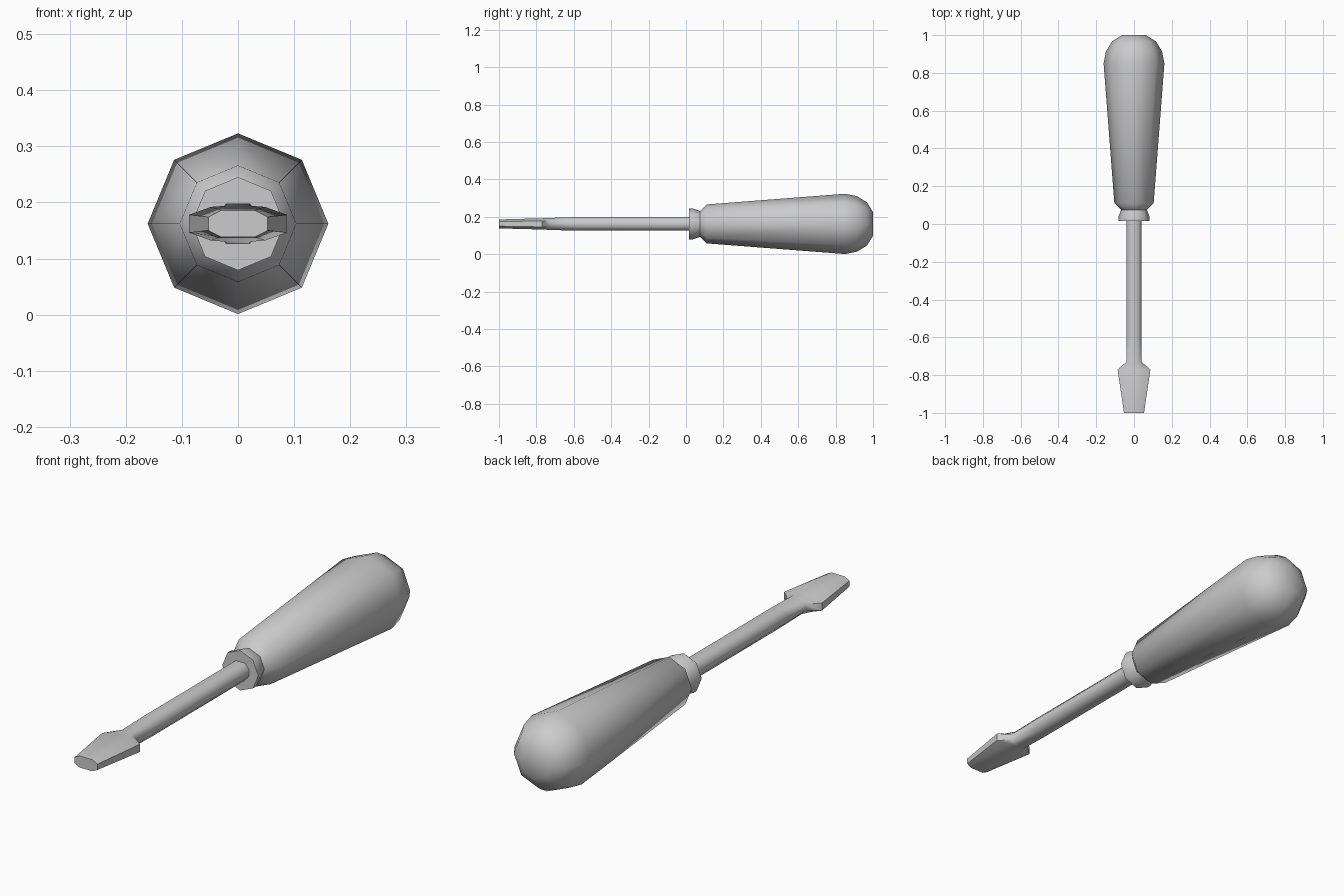
import bpy, bmesh, math

if "Cube" in bpy.data.objects:
    bpy.data.objects.remove(bpy.data.objects["Cube"])

ZC = 0.162  # height of the tool axis


def loft(name, rings, angle):
    """Skin a list of (y, [(x, z), ...]) sections along y and cap both ends."""
    bm = bmesh.new()
    loops = [[bm.verts.new((x, y, ZC + z)) for x, z in sec] for y, sec in rings]
    n = len(loops[0])
    for a, b in zip(loops, loops[1:]):
        for i in range(n):
            j = (i + 1) % n
            bm.faces.new((a[i], a[j], b[j], b[i]))
    bm.faces.new(loops[0])
    bm.faces.new(loops[-1])
    bmesh.ops.recalc_face_normals(bm, faces=bm.faces)
    me = bpy.data.meshes.new(name)
    bm.to_mesh(me)
    bm.free()
    ob = bpy.data.objects.new(name, me)
    bpy.context.collection.objects.link(ob)
    bpy.ops.object.select_all(action='DESELECT')
    ob.select_set(True)
    bpy.context.view_layer.objects.active = ob
    bpy.ops.object.shade_smooth_by_angle(angle=math.radians(angle))
    return ob


def octagon(r):
    return [(r * math.cos(i * math.pi / 4), r * math.sin(i * math.pi / 4)) for i in range(8)]


def flattened(w, side, flat, h):
    """Eight-sided section: half width w, side half height, flat half width, half height h."""
    return [(w, -side), (w, side), (flat, h), (-flat, h),
            (-w, side), (-w, -side), (-flat, -h), (flat, -h)]


# Handle with collar, neck, tapered grip and domed end
handle = [(0.015, 0.083), (0.035, 0.083), (0.075, 0.069), (0.11, 0.104),
          (0.85, 0.161), (0.915, 0.148), (0.967, 0.116), (1.0, 0.063)]
loft("handle", [(y, octagon(r)) for y, r in handle], 50)

# Shaft flowing into the flared flat blade
shaft = [(0.03, 0.040, 0.014, 0.021, 0.036), (-0.60, 0.040, 0.014, 0.021, 0.036),
         (-0.73, 0.040, 0.014, 0.022, 0.032), (-0.77, 0.087, 0.016, 0.048, 0.030),
         (-1.0, 0.053, 0.012, 0.030, 0.024)]
loft("shaft_and_blade", [(y, flattened(*s)) for y, *s in shaft], 50)
